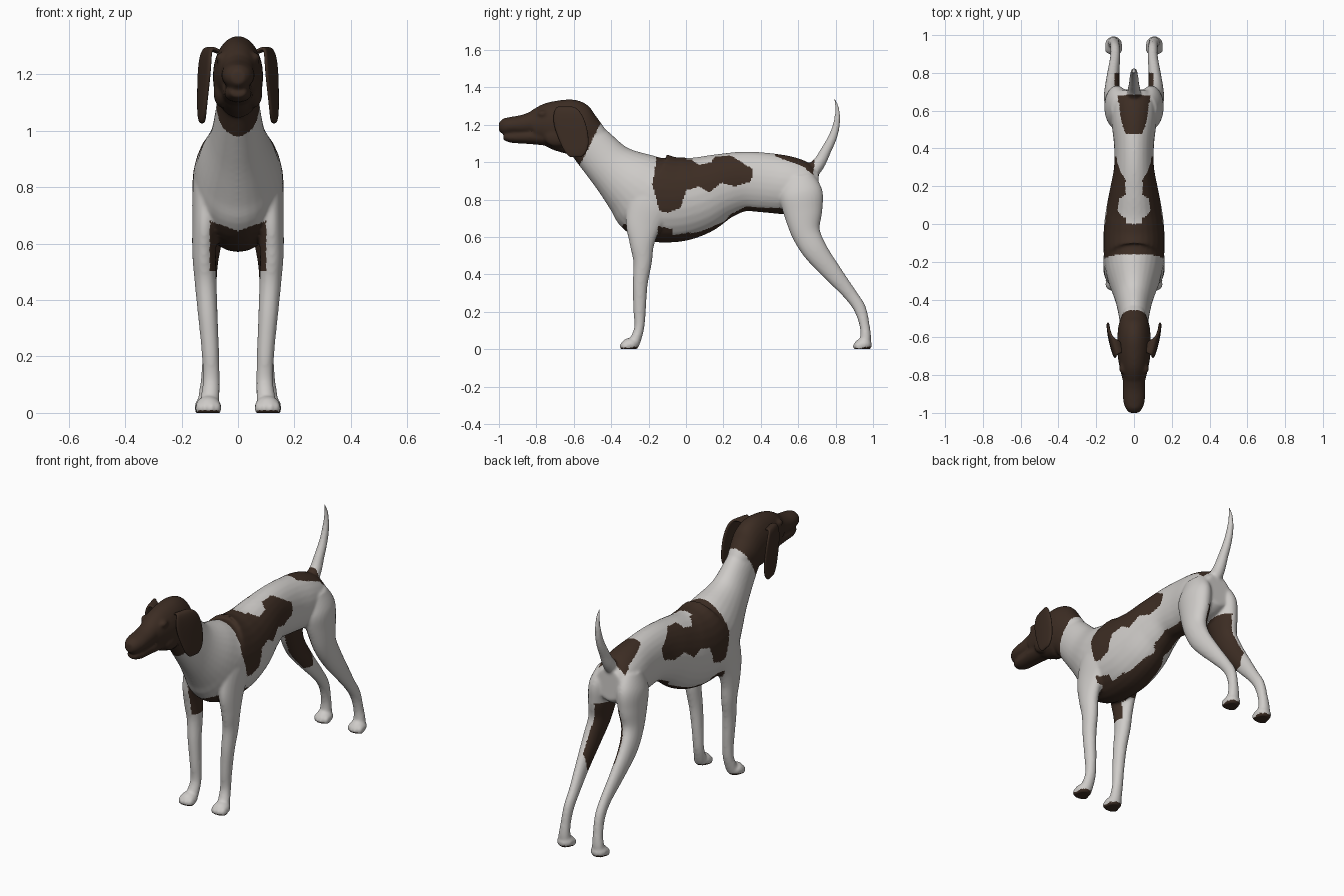
import bpy, bmesh, math
from mathutils import Vector, Matrix

cube = bpy.data.objects.get("Cube")
if cube:
    bpy.data.objects.remove(cube, do_unlink=True)


def material(name, rgb):
    m = bpy.data.materials.new(name)
    m.use_nodes = True
    m.diffuse_color = (*rgb, 1)
    bsdf = m.node_tree.nodes["Principled BSDF"]
    bsdf.inputs["Base Color"].default_value = (*rgb, 1)
    bsdf.inputs["Roughness"].default_value = 0.8
    return m


WHITE = material("coat white", (0.62, 0.60, 0.58))
BROWN = material("coat liver brown", (0.046, 0.026, 0.017))


def spline(keys, steps=6):
    """Catmull-Rom through tuples of any length."""
    k = [Vector(p) for p in keys]
    out = []
    for i in range(len(k) - 1):
        a, b, c, d = k[max(i - 1, 0)], k[i], k[i + 1], k[min(i + 2, len(k) - 1)]
        for s in range(steps):
            t = s / steps
            out.append(b + (c - a) * (t / 2) + (a * 2 - b * 5 + c * 4 - d) * (t * t / 2)
                       + (b * 3 - a - c * 3 + d) * (t ** 3 / 2))
    return out + [k[-1]]


def loft(bm, keys, side=1, n=28):
    """Oval rings along a path: x, y, z, half width, half depth."""
    pts = spline(keys)
    rings = []
    for i, p in enumerate(pts):
        q, r = pts[max(i - 1, 0)], pts[min(i + 1, len(pts) - 1)]
        t = Vector((0, r[1] - q[1], r[2] - q[2])).normalized()
        u = Vector((0, -t.z, t.y))
        c = Vector((p[0] * side, p[1], p[2]))
        ring = []
        for j in range(n):
            a = math.tau * j / n
            ring.append(bm.verts.new(c + Vector((p[3] * math.cos(a), 0, 0)) + u * p[4] * math.sin(a)))
        rings.append(ring)
    for a, b in zip(rings, rings[1:]):
        for j in range(n):
            bm.faces.new((a[j], a[(j + 1) % n], b[(j + 1) % n], b[j]))
    bm.faces.new(rings[0][::-1])
    bm.faces.new(rings[-1])


def ball(bm, centre, size):
    bmesh.ops.create_uvsphere(bm, u_segments=20, v_segments=12, radius=1,
                              matrix=Matrix.Translation(centre) @ Matrix.Diagonal((*size, 1)))


bm = bmesh.new()

# Neck, chest, belly and rump
loft(bm, [(0, -.60, 1.16, .07, .09), (0, -.515, 1.10, .075, .115), (0, -.40, .98, .098, .135),
          (0, -.28, .885, .14, .19), (0, -.19, .825, .158, .235), (0, -.07, .805, .162, .23),
          (0, .05, .824, .152, .213), (0, .18, .872, .128, .178), (0, .30, .90, .106, .16),
          (0, .42, .895, .106, .16), (0, .55, .88, .12, .155), (0, .65, .87, .115, .13),
          (0, .71, .87, .08, .09)])

# Skull, muzzle, lower jaw
loft(bm, [(0, -.45, 1.14, .05, .05), (0, -.53, 1.165, .08, .11), (0, -.60, 1.19, .088, .145),
          (0, -.68, 1.20, .088, .137), (0, -.75, 1.205, .078, .115), (0, -.82, 1.20, .062, .08)])
loft(bm, [(0, -.77, 1.225, .06, .07), (0, -.86, 1.205, .059, .056), (0, -.93, 1.20, .058, .047),
          (0, -.975, 1.195, .045, .042), (0, -1.0, 1.195, .024, .024)])
loft(bm, [(0, -.72, 1.14, .06, .05), (0, -.85, 1.14, .052, .038), (0, -.93, 1.137, .046, .03),
          (0, -.975, 1.143, .03, .02)])

# Tail
loft(bm, [(0, .64, .93, .04, .05), (0, .705, .99, .034, .036), (0, .745, 1.06, .027, .029),
          (0, .785, 1.14, .022, .024), (0, .807, 1.22, .017, .018), (0, .808, 1.29, .011, .012),
          (0, .793, 1.345, .005, .005)])

for s in (1, -1):
    # Front leg with shoulder
    loft(bm, [(.09, -.15, .90, .045, .10), (.105, -.18, .80, .055, .125), (.115, -.225, .68, .047, .10),
              (.12, -.235, .57, .042, .067), (.115, -.232, .47, .039, .05), (.107, -.245, .35, .035, .04),
              (.098, -.248, .22, .031, .034), (.095, -.25, .12, .03, .027), (.1, -.272, .05, .034, .03),
              (.105, -.285, .02, .034, .03)], s)
    # Hind leg with thigh
    loft(bm, [(.07, .60, .93, .05, .08), (.088, .615, .84, .065, .115), (.095, .625, .74, .062, .105),
              (.105, .64, .63, .052, .078), (.115, .695, .525, .043, .066), (.11, .79, .405, .033, .05),
              (.1, .88, .295, .027, .036), (.1, .93, .22, .026, .033), (.104, .955, .13, .027, .027),
              (.108, .96, .06, .033, .03), (.108, .95, .02, .033, .03)], s)
    # Paws and toes
    for x, y in ((.105, -.30), (.108, .948)):
        ball(bm, (x * s, y, .028), (.046, .047, .036))
        for d in (-.031, -.011, .011, .031):
            ball(bm, ((x + d) * s, y - .036 + abs(d) * .5, .02), (.015, .026, .024))
    # Brows and cheeks
    ball(bm, (.057 * s, -.765, 1.262), (.022, .03, .02))
    ball(bm, (.055 * s, -.69, 1.14), (.032, .07, .055))

bmesh.ops.recalc_face_normals(bm, faces=bm.faces)
mesh = bpy.data.meshes.new("body")
bm.to_mesh(mesh)
bm.free()
body = bpy.data.objects.new("body", mesh)
bpy.context.collection.objects.link(body)

# Fuse the parts into one skin and soften the joins
fuse = body.modifiers.new("fuse", 'REMESH')
fuse.mode = 'VOXEL'
fuse.voxel_size = 0.0075
soft = body.modifiers.new("soften", 'SMOOTH')
soft.factor, soft.iterations = 0.5, 8
bpy.context.view_layer.update()
skin = bpy.data.meshes.new_from_object(body.evaluated_get(bpy.context.evaluated_depsgraph_get()))
body.modifiers.clear()
body.data = skin
skin.name = "body"
for v in skin.vertices:
    v.co.z = max(v.co.z, 0.004) - 0.004


def inside(poly, y, z):
    hit = False
    for (y1, z1), (y2, z2) in zip(poly, poly[1:] + poly[:1]):
        if (z1 > z) != (z2 > z) and y < (y2 - y1) * (z - z1) / (z2 - z1) + y1:
            hit = not hit
    return hit


SADDLE = [(-.15, 1.1), (-.16, 1.01), (-.18, .88), (-.14, .74), (-.10, .73), (-.03, .755), (0, .85),
          (.07, .87), (.125, .84), (.19, .89), (.26, .87), (.35, .9), (.36, .96), (.285, 1.01),
          (.23, 1.04), (.16, 1.04), (.135, 1.0), (.07, .985), (.02, 1.02), (0, 1.1)]
RUMP = [(.47, 1.1), (.48, 1.03), (.605, .985), (.64, .97), (.655, .925), (.68, .925), (.687, 1.05), (.68, 1.1)]


def is_brown(c, n):
    x, y, z = abs(c.x), c.y, c.z
    inward = n.x * (1 if c.x > 0 else -1) < -0.35
    if y < -.46 + .5 * (z - 1.2) and z > .95:                    # head
        return True
    if inside(SADDLE, y, z) and (y < 0 or x > .045):             # saddle
        return True
    if inside(RUMP, y, z) and x < .085:                          # rump
        return True
    if y < -.2 and x < .1 and .5 < z < .645 + .35 * x:           # chest
        return z > .56 or inward
    if -.15 < y < -.07 and .56 < z < .65 + .2 * (-.11 - y):      # behind elbow
        return True
    if -.25 < y < .56 and z > .5 and n.z < -.72 and x < .09:     # belly
        return True
    if .5 < y < .8 and .38 < z < .74 and inward:                 # inner thigh
        return True
    return z < .012 and n.z < -.4                                # soles


skin.materials.clear()
skin.materials.append(WHITE)
skin.materials.append(BROWN)
for f in skin.polygons:
    f.material_index = int(is_brown(f.center, f.normal))
    f.use_smooth = True

# Hanging ears: rows of z, front y, back y, sideways shift
EAR = [(1.275, -.68, -.62, -.05), (1.30, -.69, -.60, -.012), (1.27, -.71, -.56, 0), (1.20, -.712, -.53, .004),
       (1.12, -.68, -.517, .004), (1.06, -.655, -.523, .004), (1.025, -.62, -.56, 0)]
for side, label in ((1, "left"), (-1, "right")):
    bm = bmesh.new()
    rows = []
    for z, yf, yb, dx in EAR:
        row = []
        for i in range(6):
            y = yf + (yb - yf) * i / 5
            u = (y + .712) / .195
            x = .096 + dx + .038 * math.sin(u * math.pi / 2)
            row.append(bm.verts.new((x * side, y, z)))
        rows.append(row)
    for a, b in zip(rows, rows[1:]):
        for i in range(5):
            bm.faces.new((a[i], a[i + 1], b[i + 1], b[i])[::side])
    ear_mesh = bpy.data.meshes.new(label + "_ear")
    bm.to_mesh(ear_mesh)
    bm.free()
    ear_mesh.materials.append(BROWN)
    ear_mesh.shade_smooth()
    ear = bpy.data.objects.new(label + "_ear", ear_mesh)
    bpy.context.collection.objects.link(ear)
    thick = ear.modifiers.new("thickness", 'SOLIDIFY')
    thick.thickness, thick.offset = 0.016, 0
    sub = ear.modifiers.new("round", 'SUBSURF')
    sub.levels = sub.render_levels = 2
